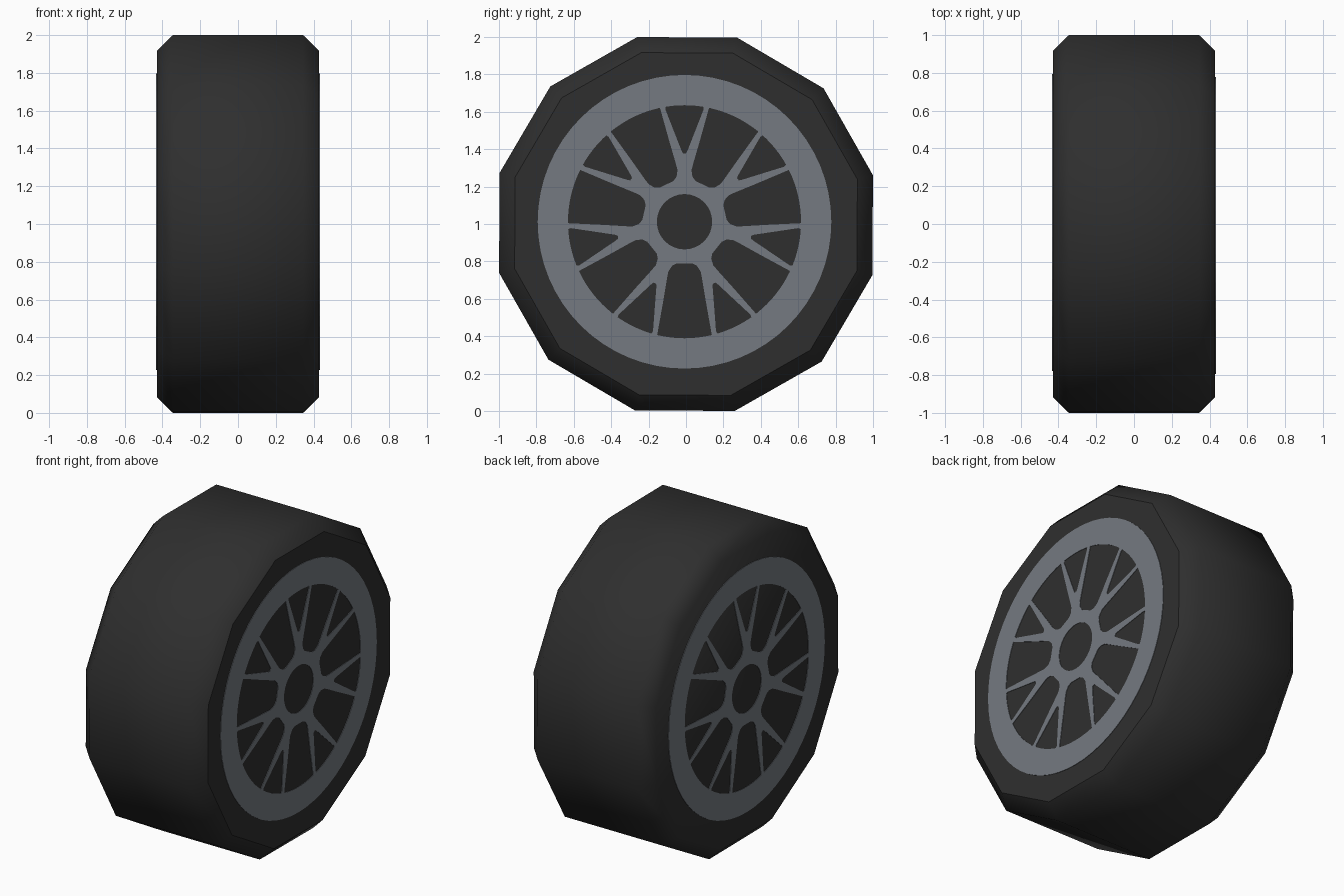
import bpy, bmesh
from math import radians, sin, cos, pi, tau

if "Cube" in bpy.data.objects:
    bpy.data.objects.remove(bpy.data.objects["Cube"])


def material(name, rgb):
    m = bpy.data.materials.new(name)
    m.diffuse_color = (*rgb, 1)
    m.use_nodes = True
    m.node_tree.nodes["Principled BSDF"].inputs["Base Color"].default_value = m.diffuse_color
    return m


rubber = material("dark_rubber", (0.028, 0.028, 0.028))
metal = material("grey_metal", (0.178, 0.195, 0.220))

# Tyre: twelve-sided drum with chamfered shoulders, very slightly turned
SIDES, TILT = 12, radians(14.6)
bm = bmesh.new()
rings = []
for x, r in ((-0.43, 0.947), (-0.345, 1.033), (0.345, 1.033), (0.43, 0.947)):
    rings.append([bm.verts.new((x, r * cos(TILT + tau * i / SIDES),
                                r * sin(TILT + tau * i / SIDES)))
                  for i in range(SIDES)])
for a, b in zip(rings, rings[1:]):
    for i in range(SIDES):
        j = (i + 1) % SIDES
        bm.faces.new((a[i], a[j], b[j], b[i]))
bm.faces.new(rings[0])
outer_cap = bm.faces.new(rings[-1])
bmesh.ops.recalc_face_normals(bm, faces=bm.faces)
for f in bm.faces:
    f.smooth = True
for e in outer_cap.edges:      # crisp edge around the right sidewall
    e.smooth = False
mesh = bpy.data.meshes.new("tyre")
bm.to_mesh(mesh)
bm.free()
mesh.materials.append(rubber)
tyre = bpy.data.objects.new("tyre", mesh)
tyre.location.z = 1
bpy.context.collection.objects.link(tyre)

# Rim: flat disc outline with a hub hole and seven pairs of spoke windows
curve = bpy.data.curves.new("rim_outline", 'CURVE')
curve.dimensions = '2D'
curve.fill_mode = 'BOTH'
curve.extrude = 0.003


def outline(points):
    s = curve.splines.new('POLY')
    s.points.add(len(points) - 1)
    for p, (x, y) in zip(s.points, points):
        p.co = (x, y, 0, 1)
    s.use_cyclic_u = True


def circle(r, n):
    outline([(r * cos(tau * i / n), r * sin(tau * i / n)) for i in range(n)])


def window(angle, side, half_arc):
    """side: (radius, half width) pairs going outwards, closed by an arc."""
    arc = [(0.623 * cos(radians(a)), 0.623 * sin(radians(a)))
           for a in (half_arc * (1 - k / 4) for k in range(9))]
    pts = [(r, w) for r, w in side] + arc + [(r, -w) for r, w in reversed(side)]
    c, s = cos(angle), sin(angle)
    outline([(r * c - w * s, r * s + w * c) for r, w in pts])


circle(0.785, 64)
circle(0.148, 32)
for k in range(7):
    a = pi / 2 + tau * k / 7
    window(a, [(0.365, 0.008), (0.38, 0.016), (0.60, 0.102)], 9.3)
    window(a + pi / 7, [(0.222, 0.04), (0.235, 0.066), (0.265, 0.086),
                        (0.30, 0.093), (0.42, 0.113), (0.605, 0.146)], 13.0)

source = bpy.data.objects.new("rim_outline", curve)
bpy.context.collection.objects.link(source)
dg = bpy.context.evaluated_depsgraph_get()
rim_mesh = bpy.data.meshes.new_from_object(source.evaluated_get(dg))
rim_mesh.materials.clear()
rim_mesh.materials.append(metal)
for p in rim_mesh.polygons:
    p.use_smooth = False
    p.material_index = 0
bpy.data.objects.remove(source)

# One rim on each sidewall, the left one turned half way round
for name, s in (("right_rim", 1), ("left_rim", -1)):
    rim = bpy.data.objects.new(name, rim_mesh)
    rim.location = (0.43 * s, -0.008 * s, 1.012)
    rim.rotation_euler = (pi / 2, 0, s * pi / 2)
    bpy.context.collection.objects.link(rim)
